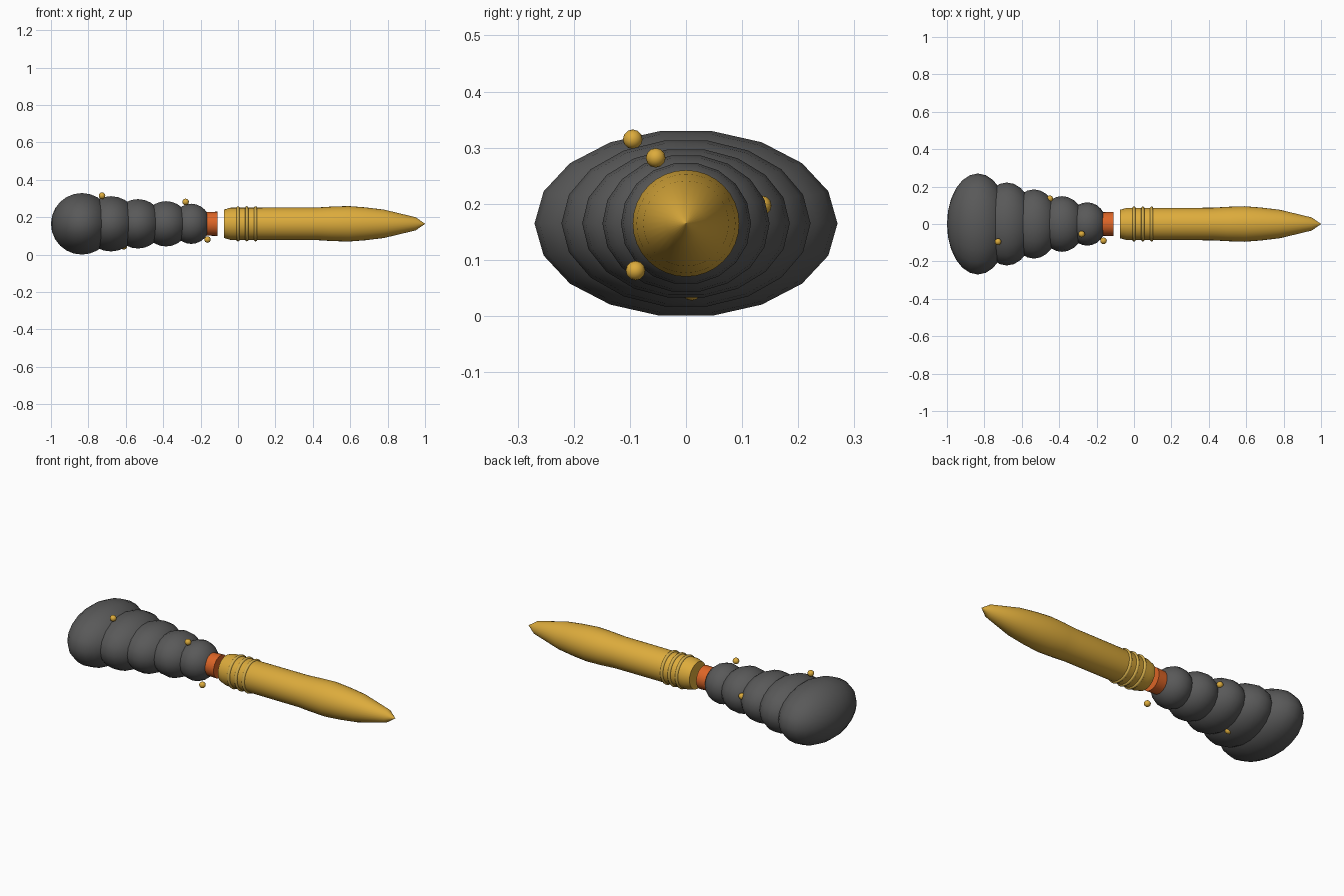
import bpy, math
from mathutils import Matrix

if "Cube" in bpy.data.objects:
    bpy.data.objects.remove(bpy.data.objects["Cube"])

ZC = 0.165  # height of the long axis


def material(name, rgb):
    m = bpy.data.materials.new(name)
    m.diffuse_color = (*rgb, 1)
    m.use_nodes = True
    m.node_tree.nodes["Principled BSDF"].inputs["Base Color"].default_value = m.diffuse_color
    return m


gold = material("gold", (0.72, 0.41, 0.045))
ring_gold = material("ring gold", (0.66, 0.42, 0.07))
grey = material("smoke grey", (0.10, 0.10, 0.10))
orange = material("ember orange", (0.72, 0.13, 0.02))


def finish(ob, name, mat, angle=40):
    ob.name = name
    ob.data.materials.append(mat)
    bpy.ops.object.select_all(action='DESELECT')
    ob.select_set(True)
    bpy.context.view_layer.objects.active = ob
    bpy.ops.object.shade_smooth_by_angle(angle=math.radians(angle))
    return ob


def lathe(name, profile, mat, n=32, angle=40):
    """Turn (x, radius) points around the long axis, closing both ends."""
    verts, faces = [], []
    for x, r in profile:
        for i in range(n):
            a = 2 * math.pi * i / n
            verts.append((x, r * math.cos(a), ZC + r * math.sin(a)))
    for k in range(len(profile) - 1):
        for i in range(n):
            j = (i + 1) % n
            faces.append((k * n + i, (k + 1) * n + i, (k + 1) * n + j, k * n + j))
    faces.append(tuple(range(n)))
    last = (len(profile) - 1) * n
    faces.append(tuple(last + i for i in reversed(range(n))))
    me = bpy.data.meshes.new(name)
    me.from_pydata(verts, [], [tuple(reversed(f)) for f in faces])
    ob = bpy.data.objects.new(name, me)
    bpy.context.collection.objects.link(ob)
    return finish(ob, name, mat, angle)


def ellipsoid(name, centre, radii, mat, seg, rings):
    bpy.ops.mesh.primitive_uv_sphere_add(segments=seg, ring_count=rings, radius=1)
    ob = bpy.context.object
    # poles on the long axis, a vertex on the y axis
    ob.data.transform(Matrix.Rotation(math.pi / 2, 4, 'Y'))
    ob.data.transform(Matrix.Diagonal((*radii, 1)))
    ob.location = centre
    return finish(ob, name, mat, 60)


# pointed body
lathe("body", [(-0.075, 0.076), (-0.04, 0.086), (0.42, 0.087), (0.50, 0.092),
               (0.59, 0.095), (0.68, 0.088), (0.78, 0.076), (0.95, 0.035),
               (1.0, 0.0005)], gold)

# three bands near the tail
for i in range(3):
    bpy.ops.mesh.primitive_torus_add(major_segments=32, minor_segments=8,
                                     major_radius=0.085, minor_radius=0.009,
                                     location=(0.047 * i, 0, ZC),
                                     rotation=(0, math.pi / 2, 0))
    finish(bpy.context.object, f"band_{i + 1}", ring_gold, 60)

# glowing ember between tail and smoke
lathe("ember", [(-0.19, 0.062), (-0.11, 0.065)], orange, 24)

# smoke puffs: x, then radii in x, y, z
puffs = [(-0.835, 0.165, 0.27, 0.167), (-0.68, 0.148, 0.222, 0.15),
         (-0.535, 0.133, 0.185, 0.134), (-0.385, 0.122, 0.149, 0.123),
         (-0.25, 0.102, 0.116, 0.109)]
for i, (x, rx, ry, rz) in enumerate(puffs):
    ellipsoid(f"smoke_puff_{i + 1}", (x, 0, ZC), (rx, ry, rz), grey, 18, 12)

# sparks around the smoke
sparks = [(-0.727, -0.095, 0.315), (-0.28, -0.054, 0.282), (-0.163, -0.09, 0.081),
          (-0.45, 0.135, 0.197), (-0.61, 0.01, 0.045)]
for i, p in enumerate(sparks):
    ellipsoid(f"spark_{i + 1}", p, (0.0175,) * 3, gold, 12, 8)
